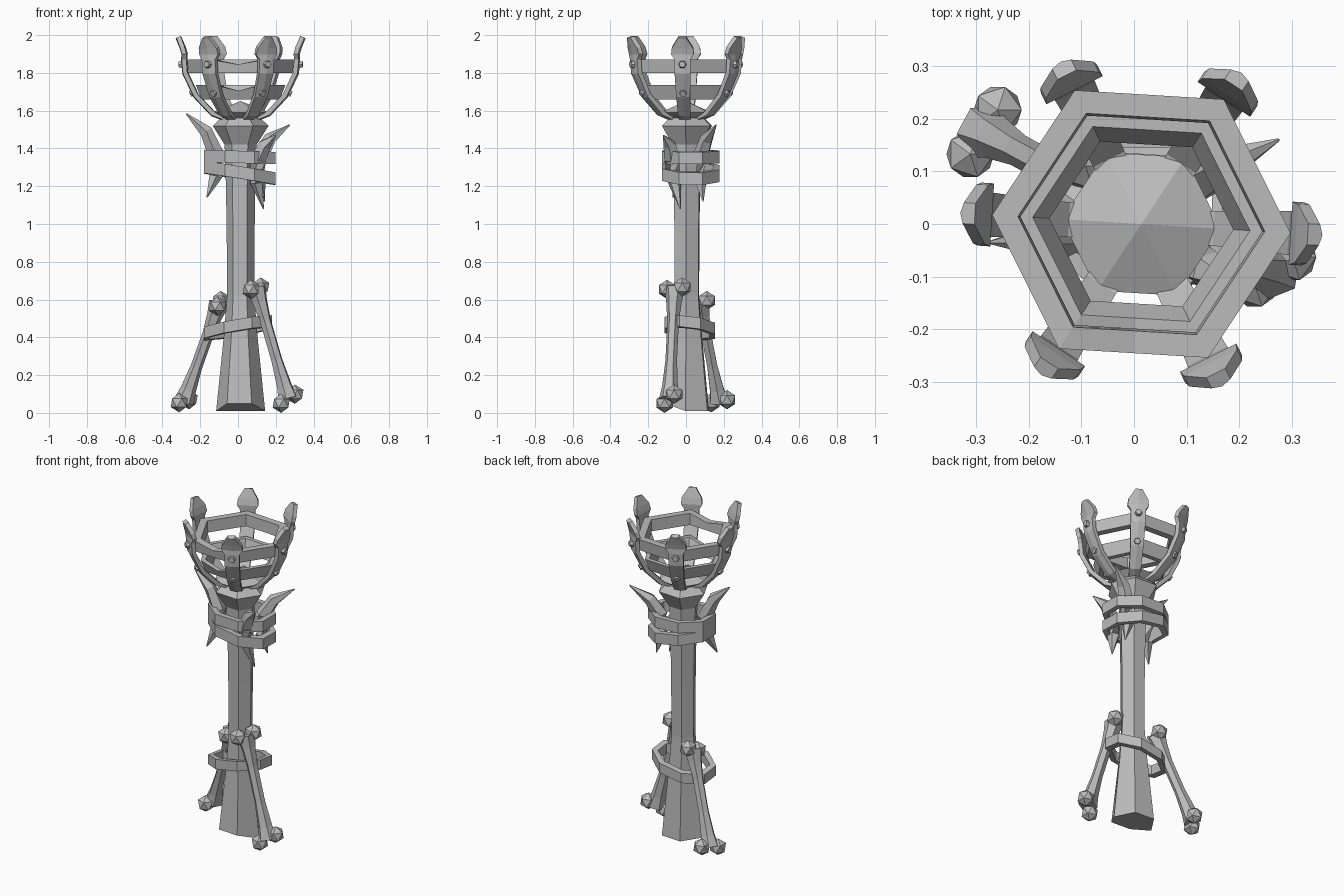
import bpy, bmesh, math
from mathutils import Vector, Matrix

cube = bpy.data.objects.get("Cube")
if cube:
    bpy.data.objects.remove(cube, do_unlink=True)

grey = bpy.data.materials.new("stone_grey")
grey.use_nodes = True
COLOUR = (0.5, 0.5, 0.5, 1)
grey.diffuse_color = COLOUR
grey.node_tree.nodes["Principled BSDF"].inputs["Base Color"].default_value = COLOUR

CX = 0.014                      # the axis of post and basket
TURN = math.radians(-3.5)       # shared twist of the hexagons


def finish(name, bm):
    bmesh.ops.recalc_face_normals(bm, faces=bm.faces)
    mesh = bpy.data.meshes.new(name)
    bm.to_mesh(mesh)
    bm.free()
    mesh.materials.append(grey)
    obj = bpy.data.objects.new(name, mesh)
    bpy.context.collection.objects.link(obj)
    return obj


def loft(name, loops, closed=False):
    """Skin a list of equal point loops; cap the ends or join them."""
    bm = bmesh.new()
    rows = [[bm.verts.new(p) for p in loop] for loop in loops]
    n = len(rows[0])
    for a, b in zip(rows, rows[1:] + rows[:1] if closed else rows[1:]):
        for i in range(n):
            j = (i + 1) % n
            bm.faces.new((a[i], a[j], b[j], b[i]))
    if not closed:
        bm.faces.new(rows[0])
        bm.faces.new(rows[-1])
    return finish(name, bm)


def ring(cx, cy, rx, ry, z, sides=6, turn=TURN, slope=(0, 0)):
    pts = []
    for i in range(sides):
        a = turn + math.tau * i / sides
        x, y = rx * math.cos(a), ry * math.sin(a)
        pts.append(Vector((cx + x, cy + y, z + slope[0] * x + slope[1] * y)))
    return pts


def tube(name, path, radii, sides=6):
    """Faceted tube through points, with a radius at each."""
    loops = []
    for i, p in enumerate(path):
        d = path[min(i + 1, len(path) - 1)] - path[max(i - 1, 0)]
        q = d.to_track_quat('Z', 'Y')
        loops.append([p + q @ v for v in ring(0, 0, radii[i], radii[i], 0, sides, 0)])
    return loft(name, loops)


def strap(name, cx, cy, rx, ry, z, height, slope):
    t, h = 0.035, height / 2
    spec = [(0, -h), (0, h), (t, h), (t, -h)]
    loft(name, [ring(cx, cy, rx - i, ry - i, z + dz, 8, math.pi / 8, slope)
                for i, dz in spec], closed=True)


# Tapered hexagonal post with a flared collar
profile = [(0.01, 0.13), (0.4, 0.09), (0.62, 0.072), (0.95, 0.074), (1.2, 0.078),
           (1.42, 0.085), (1.52, 0.148), (1.56, 0.105)]
post_loops = [ring(CX, 0.005, r, r, z) for z, r in profile]
for p in post_loops[0]:
    if p.y < -0.08:
        p.z = 0.05
loft("post", post_loops)

# Shallow pyramid in the bottom of the basket
loft("basket_floor", [ring(CX, 0, r, r, z) for r, z in
                      [(0.1, 1.56), (0.152, 1.59), (0.002, 1.65)]])


# Basket hoops, each with a chipped dent in the front side
def hoop(name, spec):
    loops = []
    for r, z, dent in spec:
        pts = ring(CX, 0, r, r, z)
        notch = (pts[4] + pts[5]) / 2 - Vector((0, 0, dent))
        loops.append(pts[:5] + [notch] + pts[5:])
    loft(name, loops, closed=True)


hoop("upper_hoop", [(0.276, 1.80, 0), (0.284, 1.87, 0.025), (0.235, 1.87, 0.025), (0.23, 1.80, 0)])
hoop("lower_hoop", [(0.208, 1.66, 0), (0.237, 1.735, 0.03), (0.207, 1.735, 0.03), (0.175, 1.66, 0)])

# Six prongs with arrow heads: radius, height, half width
PRONG = [(0.09, 1.565, 0.03), (0.145, 1.585, 0.033), (0.235, 1.68, 0.037),
         (0.292, 1.80, 0.042), (0.298, 1.87, 0.042), (0.296, 1.90, 0.06),
         (0.306, 1.935, 0.056), (0.328, 1.99, 0.02)]
for k in range(6):
    spin = Matrix.Translation((CX, 0, 0)) @ Matrix.Rotation(TURN + k * math.tau / 6, 4, 'Z')
    loops = []
    for i, (r, z, w) in enumerate(PRONG):
        a, b = PRONG[max(i - 1, 0)], PRONG[min(i + 1, len(PRONG) - 1)]
        n = Vector((b[1] - a[1], 0, a[0] - b[0])).normalized() * 0.012
        p = Vector((r, 0, z))
        side = Vector((0, w, 0))
        loops.append([spin @ v for v in (p - n - side, p + n - side, p + n * 1.5,
                                         p + n + side, p - n + side)])
    loft(f"prong_{k + 1}", loops)
    # Rivets
    for j, (r, z, tilt) in enumerate([(0.314, 1.845, 0), (0.255, 1.695, 0.45)]):
        bm = bmesh.new()
        bmesh.ops.create_cone(bm, cap_ends=True, segments=6, radius1=0.025,
                              radius2=0.017, depth=0.03)
        place = Matrix.Translation((r, 0, z)) @ Matrix.Rotation(math.pi / 2 + tilt, 4, 'Y')
        bm.transform(spin @ place)
        finish(f"rivet_{k + 1}_{j + 1}", bm)

# Straps round the post
strap("upper_strap", 0.01, 0.025, 0.205, 0.165, 1.355, 0.065, (-0.03, 0))
strap("middle_strap", 0.01, 0.025, 0.205, 0.165, 1.27, 0.065, (-0.16, -0.02))
strap("lower_strap", 0.0, 0.02, 0.195, 0.145, 0.45, 0.06, (0.17, -0.12))

# Curved claws held under the straps
CLAWS = {
    "right_claw": [(-0.165, -0.07, 1.14), (-0.12, -0.035, 1.25), (-0.115, -0.02, 1.37),
                   (-0.17, -0.03, 1.49), (-0.275, -0.035, 1.585)],
    "back_left_claw": [(0.14, 0.09, 1.12), (0.11, 0.075, 1.24), (0.12, 0.08, 1.36),
                       (0.17, 0.11, 1.45), (0.275, 0.16, 1.525)],
    "front_left_claw": [(0.135, -0.03, 1.08), (0.1, -0.06, 1.22), (0.105, -0.07, 1.34),
                        (0.14, -0.085, 1.42), (0.2, -0.12, 1.47)],
}
for name, pts in CLAWS.items():
    tube(name, [Vector(p) for p in pts], [0.003, 0.036, 0.045, 0.036, 0.003], 5)


# Bones leaning on the post
def bone(name, top, foot, top_side, foot_side):
    top, foot = Vector(top), Vector(foot)
    steps = [0, 0.12, 0.3, 0.65, 0.88, 1]
    tube(name + "_shaft", [top.lerp(foot, t) for t in steps],
         [0.055, 0.042, 0.031, 0.031, 0.042, 0.055])
    for end, centre, side in (("top", top, top_side), ("foot", foot, foot_side)):
        for s in (-1, 1):
            bm = bmesh.new()
            bmesh.ops.create_icosphere(bm, subdivisions=1, radius=0.051)
            bm.transform(Matrix.Translation(centre + Vector(side) * s))
            finish(f"{name}_{end}_knob_{'a' if s < 0 else 'b'}", bm)


bone("left_bone", (0.095, -0.06, 0.66), (0.265, -0.088, 0.075),
     (0.025, 0.04, 0.006), (0.036, 0.025, 0.024))
bone("right_bone", (-0.1, 0.075, 0.58), (-0.285, 0.175, 0.062),
     (0.008, 0.035, 0.015), (0.026, 0.042, 0.008))
